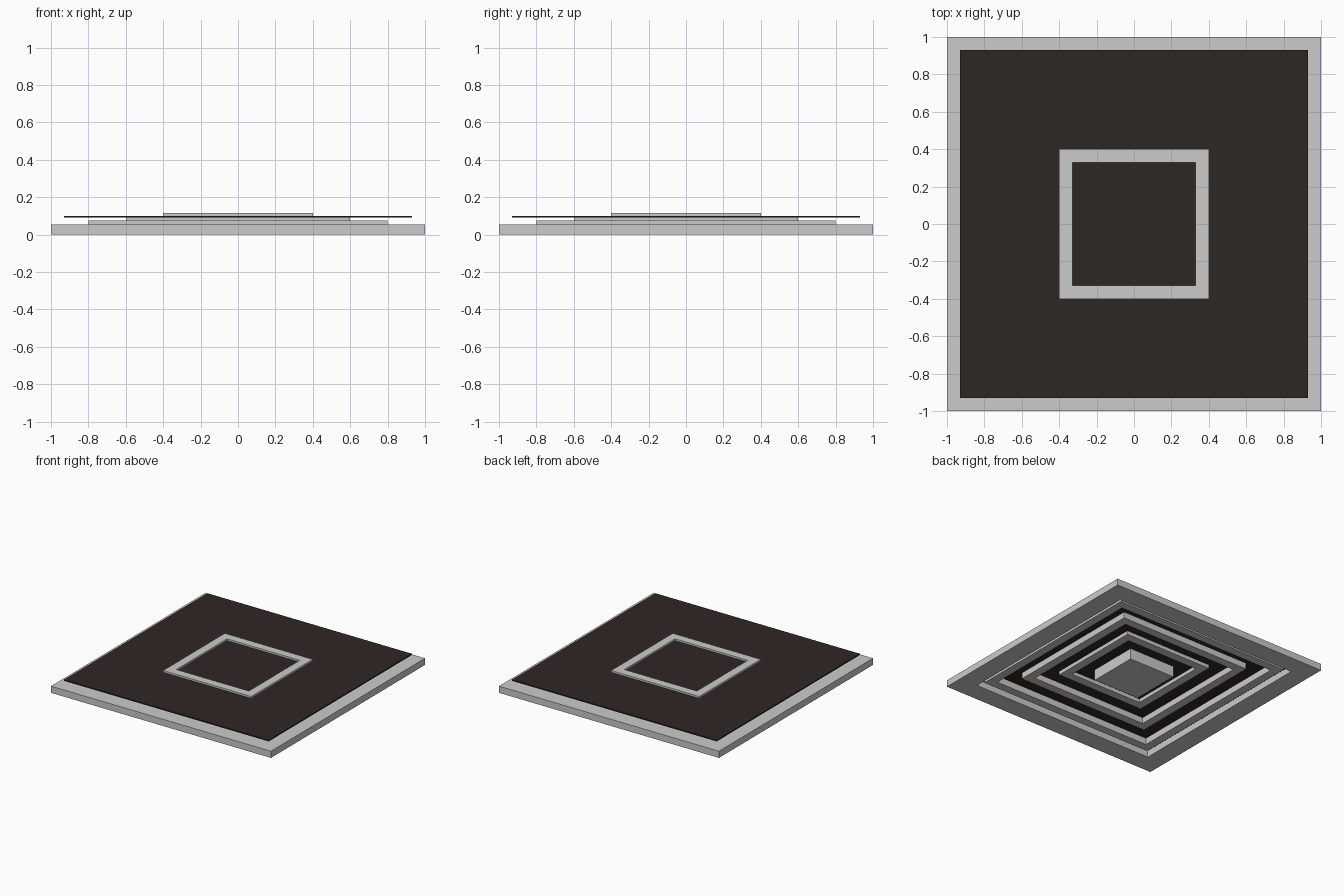
import bpy

if "Cube" in bpy.data.objects:
    bpy.data.objects.remove(bpy.data.objects["Cube"])


def box(name, x, y, z):
    """Box from (min, max) ranges on each axis."""
    bpy.ops.mesh.primitive_cube_add(
        size=1, location=[(r[0] + r[1]) / 2 for r in (x, y, z)])
    ob = bpy.context.object
    ob.name = name
    ob.scale = [r[1] - r[0] for r in (x, y, z)]
    bpy.ops.object.transform_apply(location=False, rotation=False, scale=True)
    return ob


def square_ring(name, half, width, z):
    """Four straight bars: long ones front and back, short ones between."""
    inner = half - width
    box(name + "_front", (-half, half), (-half, -inner), z)
    box(name + "_back", (-half, half), (inner, half), z)
    box(name + "_left", (-half, -inner), (-inner, inner), z)
    box(name + "_right", (inner, half), (-inner, inner), z)


# Outer flange and stepped louvre rings
HEIGHT = 0.055
square_ring("outer_frame", 1.0, 0.16, (0, HEIGHT))
for i, half in enumerate((0.8, 0.6, 0.4), 1):
    square_ring(f"louvre_{i}", half, 0.07, (0.02 * i, 0.02 * i + HEIGHT))

# Central block hanging under the plate
box("centre_block", (-0.21, 0.21), (-0.21, 0.21), (0, 0.09))

# Dark backing plate
plate = box("backing_plate", (-0.93, 0.93), (-0.93, 0.93), (0.09, 0.10))
mat = bpy.data.materials.new("dark_plate")
mat.diffuse_color = (0.028, 0.02, 0.017, 1)
mat.use_nodes = True
mat.node_tree.nodes["Principled BSDF"].inputs["Base Color"].default_value = mat.diffuse_color
plate.data.materials.append(mat)
